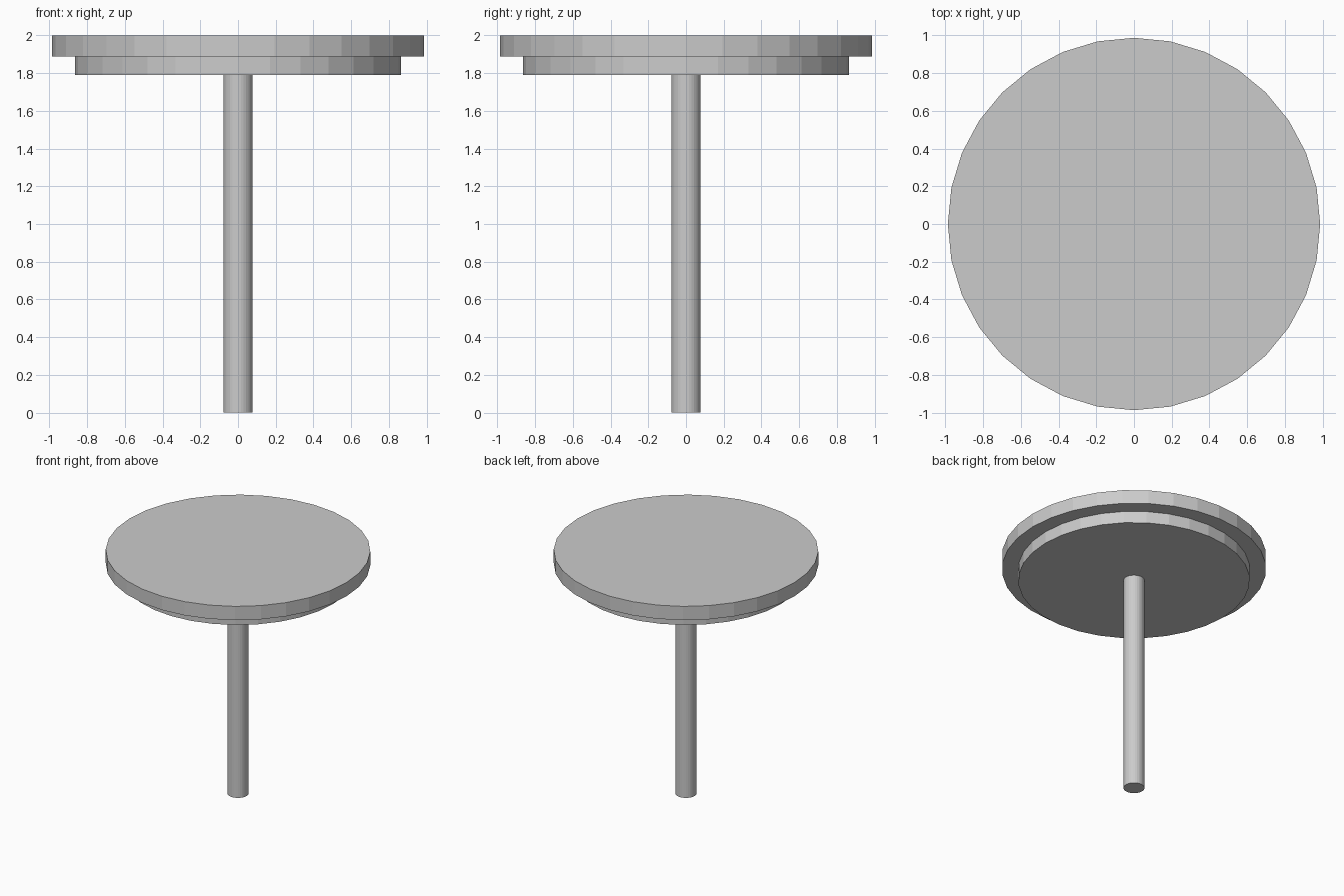
import bpy

if "Cube" in bpy.data.objects:
    bpy.data.objects.remove(bpy.data.objects["Cube"])


def disc(name, radius, z0, z1):
    """Upright 32-sided flat-shaded cylinder between two heights."""
    bpy.ops.mesh.primitive_cylinder_add(
        vertices=32, radius=radius, depth=z1 - z0, location=(0, 0, (z0 + z1) / 2))
    bpy.context.object.name = name


# Table top, the smaller apron disc under it, and the single central post
disc("table_top", 0.987, 1.887, 2.0)
disc("under_disc", 0.865, 1.79, 1.887)
disc("post", 0.078, 0.0, 1.79)
